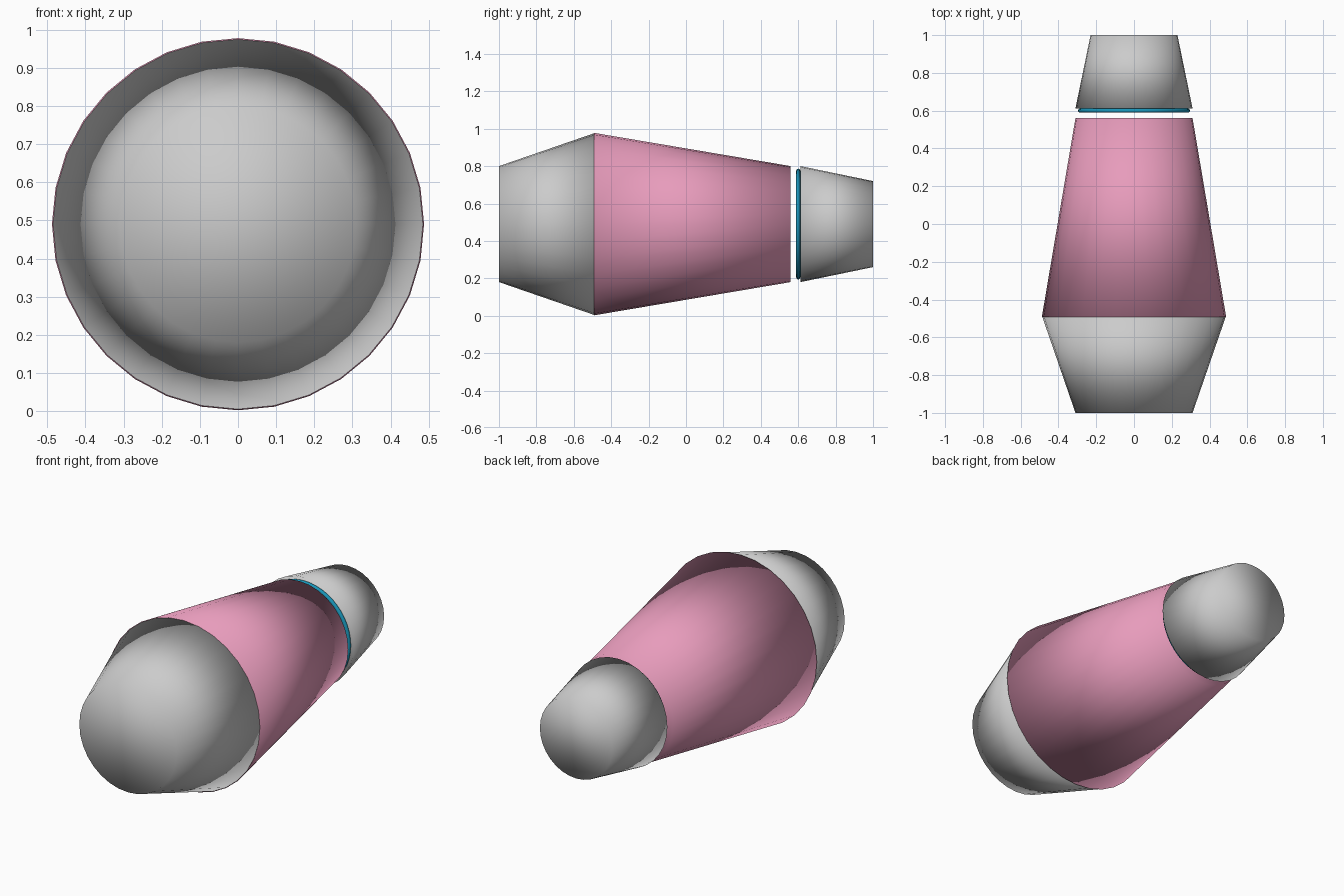
import bpy
from math import radians

if "Cube" in bpy.data.objects:
    bpy.data.objects.remove(bpy.data.objects["Cube"], do_unlink=True)

AXIS_Z = 0.49   # height of the shared centre line
SIDES = 32


def make_material(name, rgb):
    mat = bpy.data.materials.new(name)
    mat.use_nodes = True
    colour = (*rgb, 1.0)
    mat.diffuse_color = colour
    mat.node_tree.nodes["Principled BSDF"].inputs["Base Color"].default_value = colour
    return mat


grey = make_material("light grey", (0.60, 0.60, 0.60))
pink = make_material("pink", (0.80, 0.33, 0.50))
blue = make_material("blue", (0.01, 0.30, 0.48))


def finish(name, mat):
    # Smooth over every edge, including the rims of the end caps
    obj = bpy.context.object
    obj.name = name
    obj.data.materials.append(mat)
    bpy.ops.object.transform_apply(location=True, rotation=True, scale=True)
    for face in obj.data.polygons:
        face.use_smooth = True
    return obj


def tapered_section(name, y_front, y_back, r_front, r_back, mat):
    # Closed frustum lying along y
    bpy.ops.mesh.primitive_cone_add(
        vertices=SIDES, radius1=r_back, radius2=r_front, depth=y_back - y_front,
        end_fill_type='NGON', location=(0, (y_front + y_back) / 2, AXIS_Z),
        rotation=(radians(90), 0, 0))
    return finish(name, mat)


# Front section, widening backwards to the main body
tapered_section("front_section", -1.0, -0.493, 0.31, 0.485, grey)

# Main body, narrowing backwards, with a slightly proud rim
tapered_section("main_body", -0.493, 0.56, 0.488, 0.31, pink)

# Thin ring in the gap behind the body
bpy.ops.mesh.primitive_torus_add(
    major_radius=0.285, minor_radius=0.011, major_segments=48, minor_segments=12,
    location=(0, 0.60, AXIS_Z), rotation=(radians(90), 0, 0))
finish("glow_ring", blue)

# Rear section
tapered_section("rear_section", 0.612, 1.0, 0.31, 0.23, grey)
